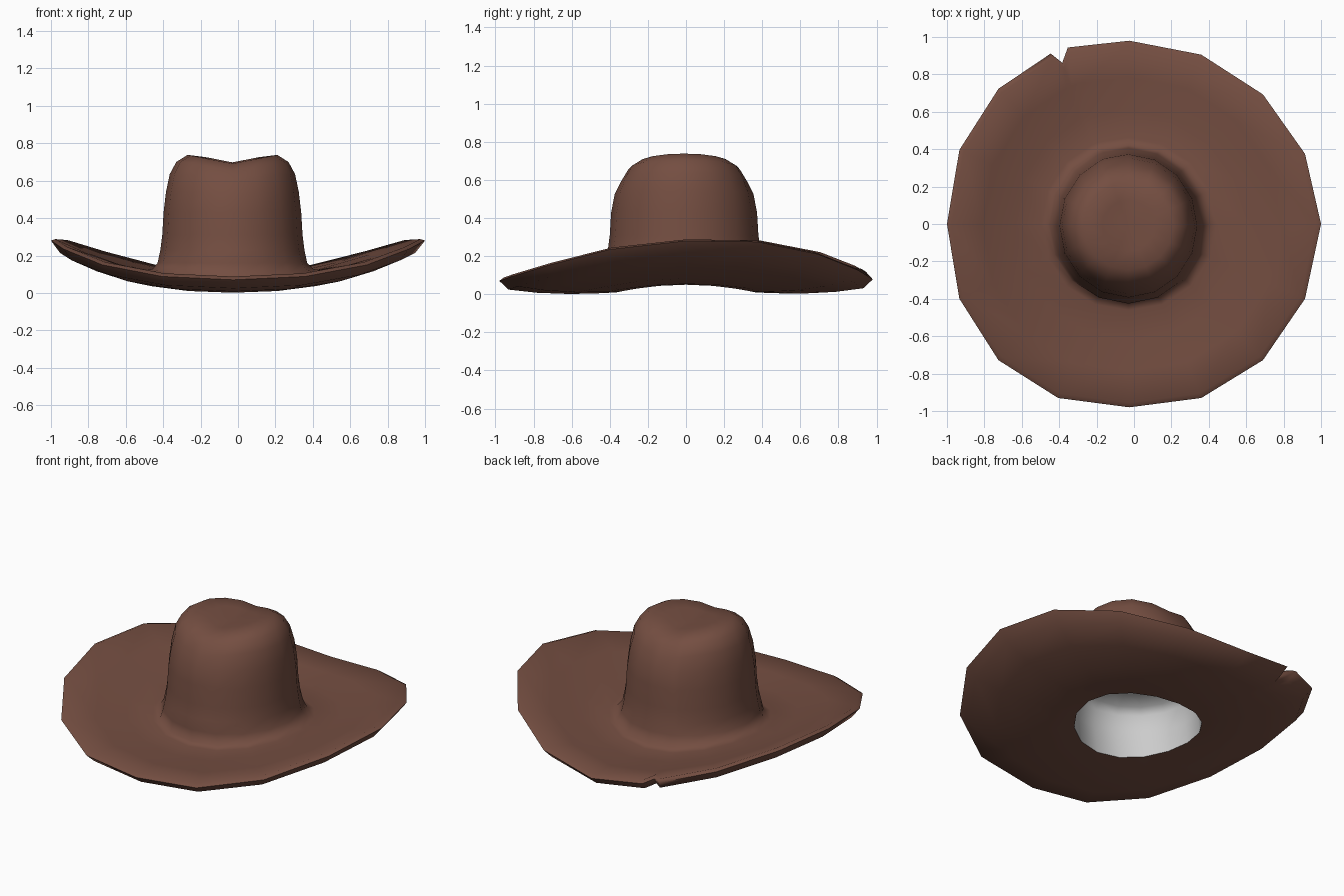
import bpy, bmesh
from math import sin, cos, radians

if "Cube" in bpy.data.objects:
    bpy.data.objects.remove(bpy.data.objects["Cube"])


def material(name, rgb):
    m = bpy.data.materials.new(name)
    m.diffuse_color = (*rgb, 1)
    m.use_nodes = True
    m.node_tree.nodes["Principled BSDF"].inputs["Base Color"].default_value = m.diffuse_color
    return m


# Sixteen sides, with the back-left corner split in three for the torn notch
ANGLES = [a * 22.5 for a in range(16) if a != 5] + [109.3, 112.8, 115.0]
ANGLES.sort()
NOTCH = 112.8

# Rim height from front (0) round to back (8), same on both sides
RIM = [.07, .088, .15, .235, .28, .275, .21, .125, .078]
# Crown profile: radius, height
CROWN = [(.40, .16), (.385, .23), (.375, .31), (.368, .43), (.355, .54),
         (.335, .635), (.30, .70), (.24, .738), (.14, .745)]


def rim_height(a):
    d = abs((a + 90 + 180) % 360 - 180) / 22.5
    i = min(int(d), 7)
    return RIM[i] + (RIM[i + 1] - RIM[i]) * (d - i)


def brim_point(a, r, dz=0.0):
    c, s = cos(radians(a)), sin(radians(a))
    t = max(0, (r - .37) / .63)
    base = .065 + .04 * c * c
    z = base + (rim_height(a) - base) * t ** 1.5 + dz
    rr = r - .07 if a == NOTCH and r > .9 else r
    x = rr * c - .03 * (1 - t) - .025 * abs(s) * t
    # slightly uneven outline: fuller in front and at the back left
    skew = abs(2 * s * c) * t
    y = rr * .98 * s
    if s < 0:
        y -= .035 * skew
    elif c < 0:
        y += .03 * skew
    return (x, y, max(z, 0))


def crown_point(a, r, z, inset=0.0):
    w = min(1, max(0, (z - .5) / .15))
    x = (r - inset) * cos(radians(a))
    y = (r - inset) * (1.04 - .06 * w) * sin(radians(a))
    # lengthwise crease in the top
    z -= .047 * max(0, 1 - abs(x) / .24) * w + inset
    return (x - .03, y - .01, z)


def skin(name, rings, mat=None, tip=None):
    bm = bmesh.new()
    loops = [[bm.verts.new(p) for p in ring] for ring in rings]
    n = len(ANGLES)
    for lo, hi in zip(loops, loops[1:]):
        for i in range(n):
            j = (i + 1) % n
            bm.faces.new((lo[i], lo[j], hi[j], hi[i]))
    c = bm.verts.new(tip)
    for i in range(n):
        bm.faces.new((loops[-1][i], loops[-1][(i + 1) % n], c))
    me = bpy.data.meshes.new(name)
    bm.to_mesh(me)
    bm.free()
    ob = bpy.data.objects.new(name, me)
    bpy.context.collection.objects.link(ob)
    if mat:
        me.materials.append(mat)
    bpy.ops.object.select_all(action='DESELECT')
    ob.select_set(True)
    bpy.context.view_layer.objects.active = ob
    bpy.ops.object.shade_smooth_by_angle(angle=radians(75))
    return ob


felt = material("brown_felt", (.175, .076, .053))

# Brim underside, rolled rim, brim top, then crown in one felt shell
BRIM = [(.37, -.055), (.46, -.06), (.62, -.065), (.80, -.06), (.95, -.045),
        (1.0, 0), (.975, .018), (.80, .012), (.62, .005), (.47, .005), (.43, .018)]
rings = [[brim_point(a, r, dz) for a in ANGLES] for r, dz in BRIM]
rings += [[crown_point(a, r, z) for a in ANGLES] for r, z in CROWN]
skin("hat_felt", rings, felt, crown_point(0, 0, .745))

# Grey lining with a low ceiling inside the crown, open at the bottom
lining = [[brim_point(a, .37, -.055) for a in ANGLES]]
lining += [[crown_point(a, r, z) for a in ANGLES]
           for r, z in [(.36, .18), (.355, .30), (.32, .34), (.2, .36)]]
skin("crown_lining", lining, None, crown_point(0, 0, .365))
